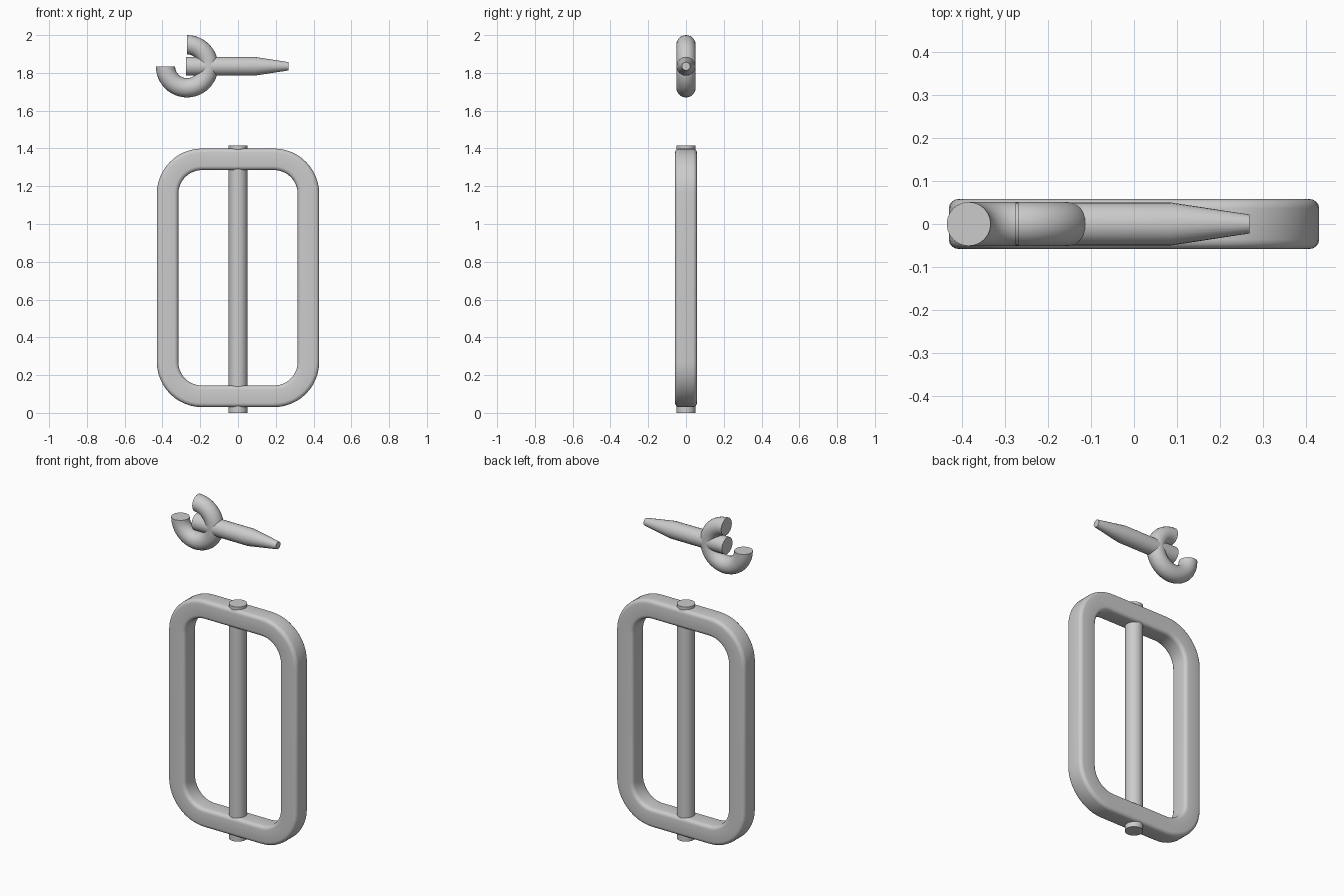
import bpy, bmesh
from math import sin, cos, pi, radians
from mathutils import Vector

if "Cube" in bpy.data.objects:
    bpy.data.objects.remove(bpy.data.objects["Cube"])


def loft(name, rings, closed=False):
    """Skin a list of equal-length point rings; cap the ends if open."""
    bm = bmesh.new()
    loops = [[bm.verts.new(p) for p in r] for r in rings]
    n, m = len(loops), len(loops[0])
    for i in range(n if closed else n - 1):
        a, b = loops[i], loops[(i + 1) % n]
        for j in range(m):
            k = (j + 1) % m
            bm.faces.new((a[j], a[k], b[k], b[j]))
    if not closed:
        bm.faces.new(loops[0])
        bm.faces.new(loops[-1])
    bmesh.ops.recalc_face_normals(bm, faces=bm.faces)
    me = bpy.data.meshes.new(name)
    bm.to_mesh(me)
    bm.free()
    ob = bpy.data.objects.new(name, me)
    bpy.context.collection.objects.link(ob)
    bpy.ops.object.select_all(action='DESELECT')
    ob.select_set(True)
    bpy.context.view_layer.objects.active = ob
    bpy.ops.object.shade_smooth_by_angle(angle=radians(35))
    return ob


def rounded_rect(hw, hh, r, steps):
    """Points of a rounded rectangle with the outward direction at each."""
    pts = []
    for q, (sx, sy) in enumerate([(1, 1), (-1, 1), (-1, -1), (1, -1)]):
        for s in range(steps + 1):
            a = (q + s / steps) * pi / 2
            d = Vector((cos(a), sin(a)))
            pts.append((Vector((sx * (hw - r), sy * (hh - r))) + d * r, d))
    return pts


def circle_ring(centre, u, v, r, n=24):
    c, u, v = Vector(centre), Vector(u), Vector(v)
    return [c + (u * cos(2 * pi * i / n) + v * sin(2 * pi * i / n)) * r
            for i in range(n)]


# Buckle frame: soft-edged bar swept around a rounded rectangle
FRAME_Z = 0.715
section = [p for p, _ in rounded_rect(0.057, 0.058, 0.022, 4)]
path = rounded_rect(0.373, 0.6275, 0.183, 12)
loft("buckle_frame",
     [[(p.x + d.x * s.x, s.y, FRAME_Z + p.y + d.y * s.x) for s in section]
      for p, d in path], closed=True)

# Centre bar passing through the frame
loft("centre_bar", [circle_ring((0, 0, z), (1, 0, 0), (0, 1, 0), 0.05)
                    for z in (0, 1.415)])

# Prong with tapered tip
PZ = 1.835
loft("prong", [circle_ring((x, 0, PZ), (0, 1, 0), (0, 0, 1), r)
               for x, r in ((-0.275, 0.05), (0.085, 0.05), (0.268, 0.022))])

# Three-quarter hook at the prong's base
hook = []
for i in range(37):
    a = radians(90 - 270 * i / 36)
    d = Vector((cos(a), 0, sin(a)))
    hook.append(circle_ring(Vector((-0.27, 0, PZ)) + d * 0.114, d, (0, 1, 0), 0.051))
loft("prong_hook", hook)
